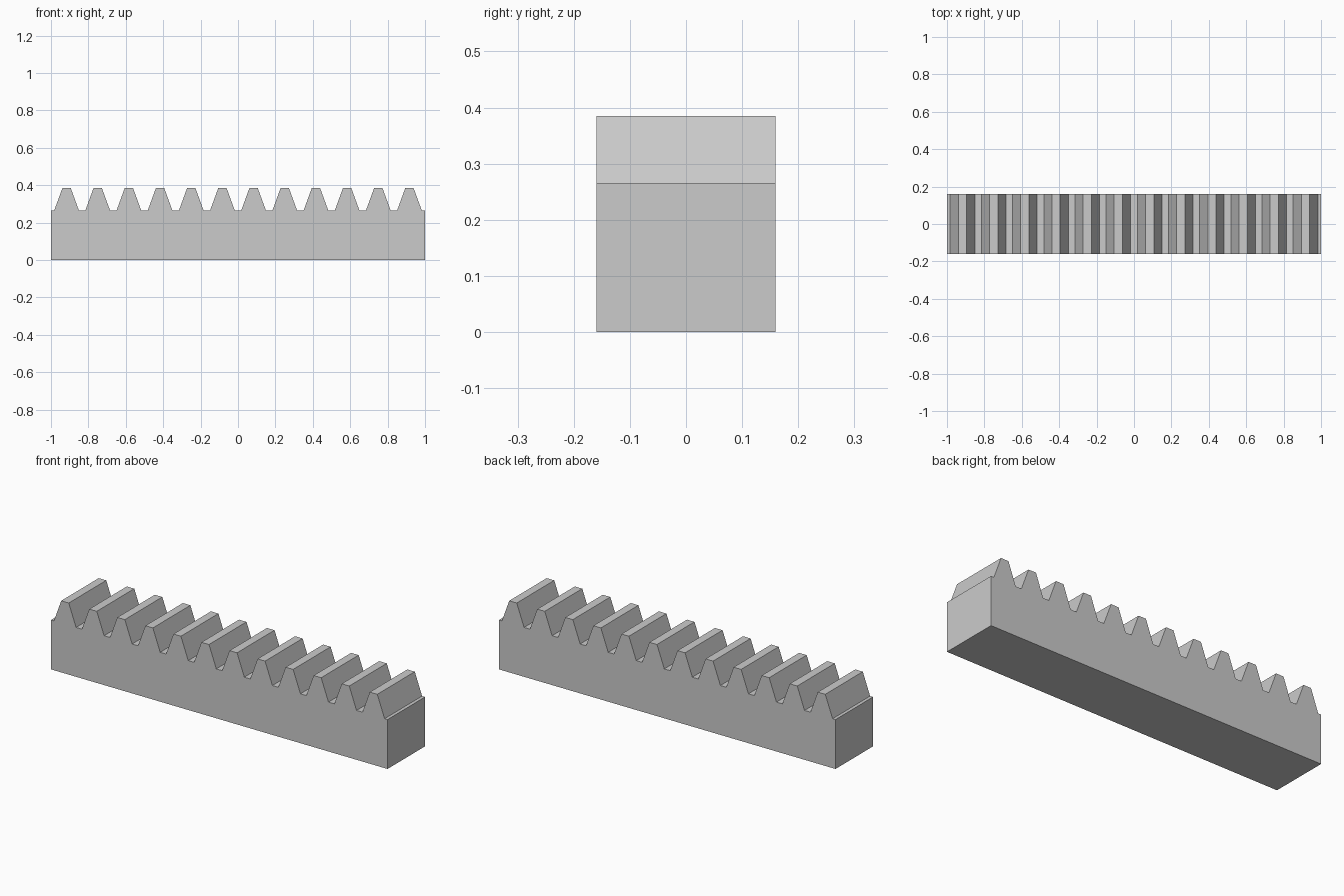
import bpy, bmesh, math

if "Cube" in bpy.data.objects:
    bpy.data.objects.remove(bpy.data.objects["Cube"])

# Standard rack proportions: 12 teeth on a 2 unit bar, 20 degree flanks
TEETH = 12
LENGTH = 2.0
pitch = LENGTH / TEETH
module = pitch / math.pi
half_depth = 3 * module
root_z = 5 * module
tip_z = root_z + 2.25 * module
slope = math.tan(math.radians(20))
tip_half = pitch / 4 - module * slope
root_half = pitch / 4 + 1.25 * module * slope

# Side outline: flat base, then each tooth from left to right
outline = [(LENGTH / 2, 0), (-LENGTH / 2, 0), (-LENGTH / 2, root_z)]
for i in range(TEETH):
    x = -LENGTH / 2 + (i + 0.5) * pitch
    outline += [(x - root_half, root_z), (x - tip_half, tip_z),
                (x + tip_half, tip_z), (x + root_half, root_z)]
outline.append((LENGTH / 2, root_z))

# Extrude the outline through the depth of the bar
bm = bmesh.new()
front = bm.faces.new([bm.verts.new((x, -half_depth, z)) for x, z in outline])
result = bmesh.ops.extrude_face_region(bm, geom=[front], use_keep_orig=True)
back_verts = [g for g in result["geom"] if isinstance(g, bmesh.types.BMVert)]
bmesh.ops.translate(bm, vec=(0, 2 * half_depth, 0), verts=back_verts)
bmesh.ops.recalc_face_normals(bm, faces=bm.faces)

mesh = bpy.data.meshes.new("gear_rack")
bm.to_mesh(mesh)
bm.free()
rack = bpy.data.objects.new("gear_rack", mesh)
bpy.context.collection.objects.link(rack)
